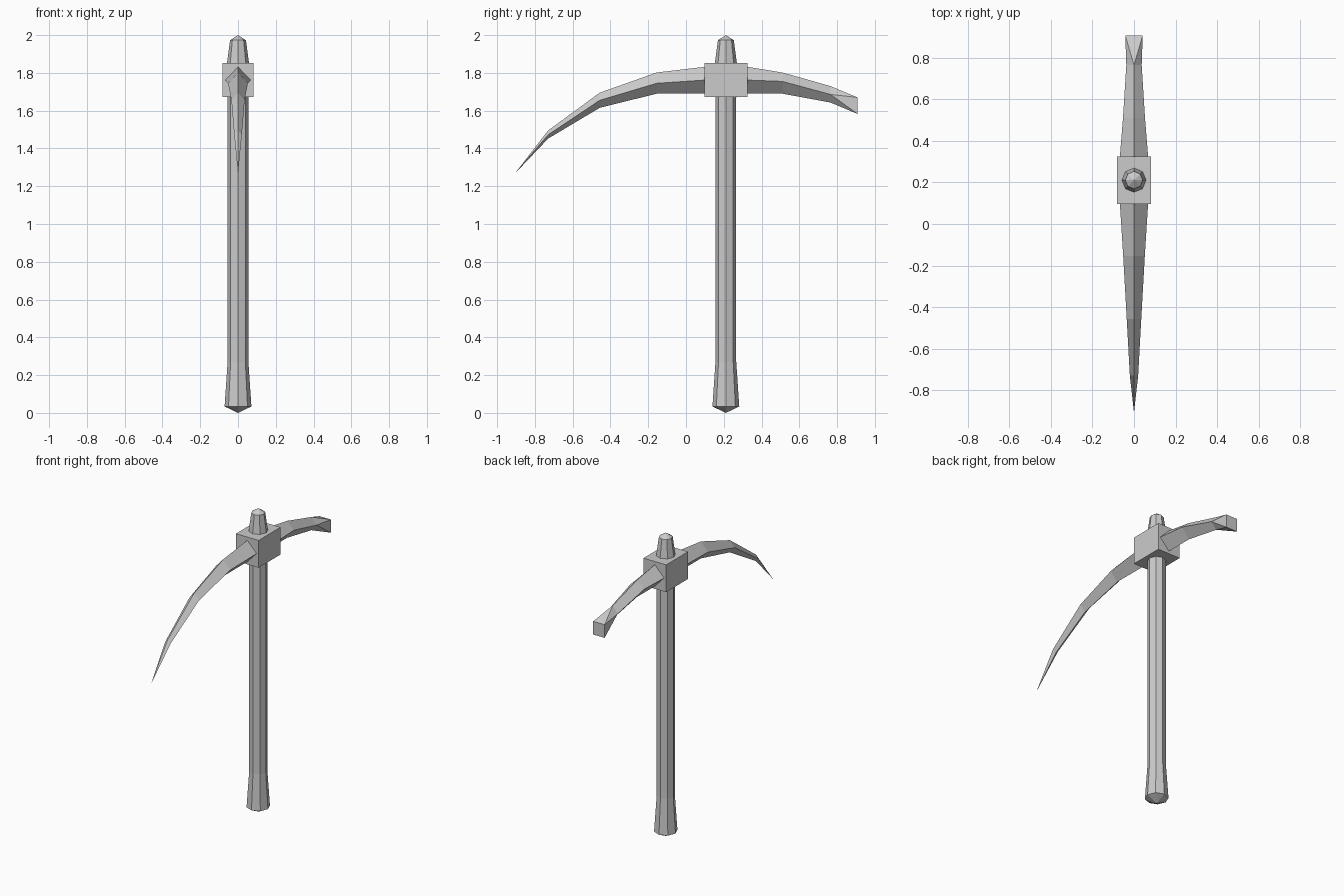
import bpy
import bmesh
import math

cube = bpy.data.objects.get("Cube")
if cube:
    bpy.data.objects.remove(cube, do_unlink=True)

AXIS_Y = 0.211  # handle centre line

grey = bpy.data.materials.new("plain grey")
grey.use_nodes = True
colour = (0.6, 0.6, 0.6, 1)
grey.diffuse_color = colour
grey.node_tree.nodes["Principled BSDF"].inputs["Base Color"].default_value = colour


def finish(name, bm):
    bmesh.ops.recalc_face_normals(bm, faces=bm.faces)
    mesh = bpy.data.meshes.new(name)
    bm.to_mesh(mesh)
    bm.free()
    mesh.materials.append(grey)
    obj = bpy.data.objects.new(name, mesh)
    bpy.context.collection.objects.link(obj)
    return obj


def bridge(bm, a, b):
    n = len(a)
    for i in range(n):
        j = (i + 1) % n
        bm.faces.new((a[i], a[j], b[j], b[i]))


def fan(bm, ring, tip):
    point = bm.verts.new(tip)
    for i in range(len(ring)):
        bm.faces.new((ring[i], ring[(i + 1) % len(ring)], point))


# Octagonal handle: flared grip, straight shaft, tapered top, pointed caps
bm = bmesh.new()
rings = []
for radius, z in [(0.071, 0.034), (0.055, 0.27), (0.055, 1.67), (0.06, 1.84), (0.042, 1.973)]:
    rings.append([bm.verts.new((radius * math.cos(k * math.pi / 4),
                                AXIS_Y + radius * math.sin(k * math.pi / 4), z))
                  for k in range(8)])
for a, b in zip(rings, rings[1:]):
    bridge(bm, a, b)
fan(bm, rings[0], (0, AXIS_Y, 0))
fan(bm, rings[-1], (0, AXIS_Y, 2))
finish("handle", bm)

# Block holding the head on the handle
bm = bmesh.new()
bmesh.ops.create_cube(bm, size=1)
bmesh.ops.scale(bm, vec=(0.166, 0.228, 0.18), verts=bm.verts)
bmesh.ops.translate(bm, vec=(0, AXIS_Y, 1.763), verts=bm.verts)
finish("head_block", bm)

# Curved head with a diamond section: y, half width, top, middle, bottom
stations = [
    (-0.73, 0.02, 1.495, 1.472, 1.452),
    (-0.457, 0.035, 1.695, 1.655, 1.615),
    (-0.155, 0.052, 1.802, 1.745, 1.69),
    (0.10, 0.068, 1.832, 1.762, 1.69),
    (0.325, 0.068, 1.832, 1.762, 1.69),
    (0.51, 0.053, 1.802, 1.755, 1.69),
    (0.765, 0.037, 1.73, 1.686, 1.643),
]
bm = bmesh.new()
rings = []
for y, w, top, mid, low in stations:
    rings.append([bm.verts.new(p) for p in
                  ((0, y, top), (w, y, mid), (0, y, low), (-w, y, mid))])
for a, b in zip(rings, rings[1:]):
    bridge(bm, a, b)
fan(bm, rings[0], (0, -0.908, 1.265))

# Square hammer end, twisted an eighth turn from the diamond
last = rings[-1]
square = [bm.verts.new((x, 0.908, z)) for x, z in
          ((0.042, 1.67), (0.042, 1.583), (-0.042, 1.583), (-0.042, 1.67))]
for i in range(4):
    bm.faces.new((last[i], last[(i + 1) % 4], square[i]))
    bm.faces.new((last[i], square[i], square[i - 1]))
bm.faces.new(square)
finish("pick_head", bm)
